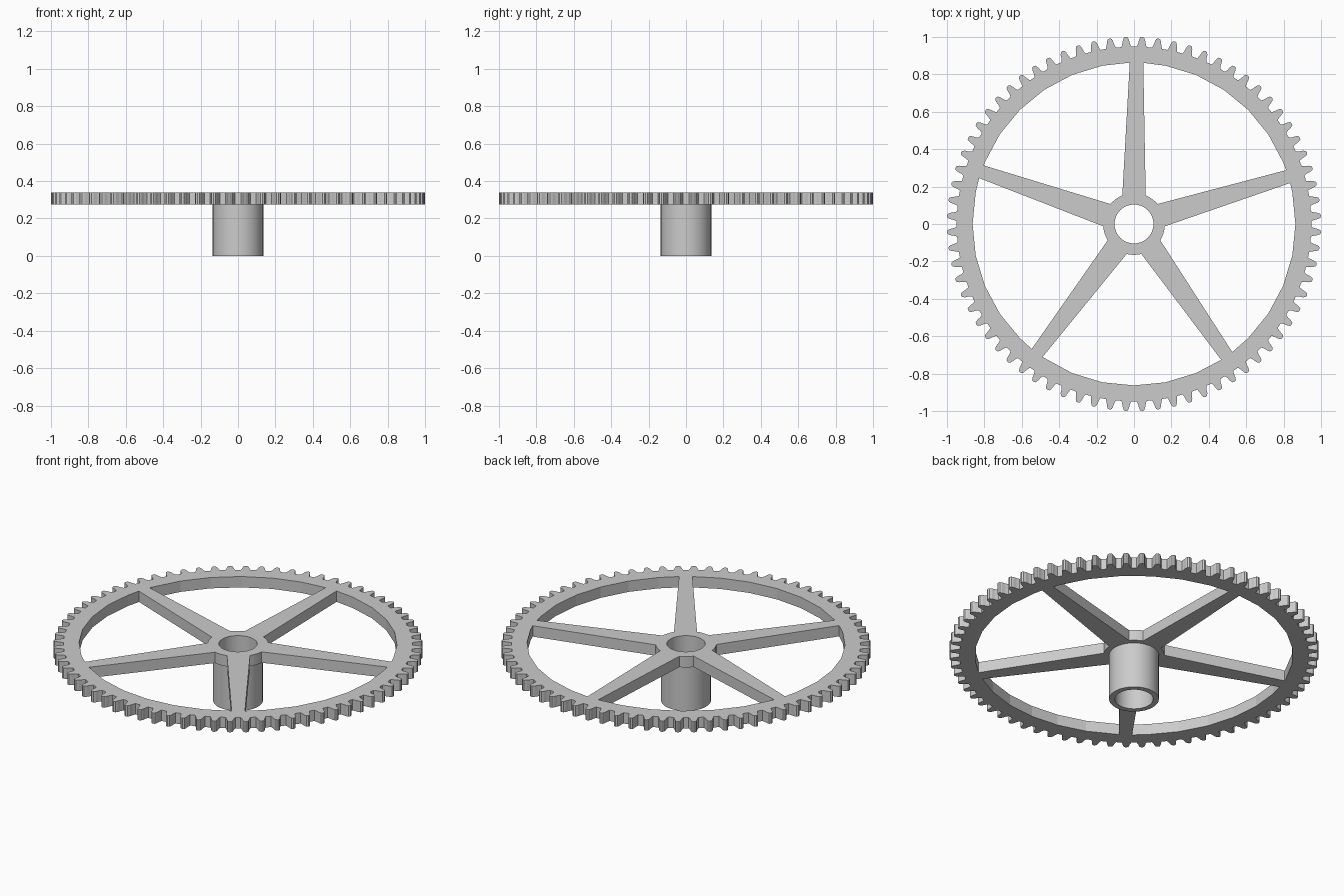
import bpy, bmesh, math

if "Cube" in bpy.data.objects:
    bpy.data.objects.remove(bpy.data.objects["Cube"], do_unlink=True)

TEETH, SPOKES, RIM_SIDES = 72, 5, 32
ROOT_R, TIP_R, RIM_R = 0.948, 1.0, 0.863
HUB_R, TUBE_R, BORE_R = 0.165, 0.135, 0.104
PLATE_BOTTOM, PLATE_TOP = 0.275, 0.34

grey = bpy.data.materials.new("light_grey")
grey.use_nodes = True
colour = (0.6, 0.6, 0.6, 1)
grey.diffuse_color = colour
grey.node_tree.nodes["Principled BSDF"].inputs["Base Color"].default_value = colour


def polar(radius, degrees):
    a = math.radians(degrees)
    return (radius * math.cos(a), radius * math.sin(a))


def circle(radius, sides):
    return [polar(radius, 360 * i / sides) for i in range(sides)]


def toothed_outline():
    # Each tooth: root, flanks and a slightly rounded tip
    pitch = 360 / TEETH
    half_tooth = [(ROOT_R, 0.32), (0.965, 0.24), (0.985, 0.19), (TIP_R - 0.003, 0.12)]
    tooth = [(r, -f) for r, f in half_tooth] + [(TIP_R + 0.001, 0)]
    tooth += [(r, f) for r, f in reversed(half_tooth)]
    return [polar(r, (i + 0.5 + f) * pitch) for i in range(TEETH) for r, f in tooth]


def window(start):
    # Opening between two tapered spokes, which lean slightly clockwise
    end = start + 360 / SPOKES
    lean, half_rim, half_hub = -0.9, 2.4, 22.3
    first, last = start + lean + half_rim, end + lean - half_rim
    step = 360 / RIM_SIDES
    inner = [i * step for i in range(2 * RIM_SIDES) if first + 1 < i * step < last - 1]
    rim = [polar(RIM_R, a) for a in [first] + inner + [last]]
    a, b = start + half_hub, end - half_hub
    hub = [polar(HUB_R, b + (a - b) * i / 4) for i in range(5)]
    return rim + hub


# Gear wheel: one filled outline with openings, extruded
curve = bpy.data.curves.new("gear_wheel", "CURVE")
curve.dimensions = "2D"
curve.fill_mode = "BOTH"
curve.extrude = (PLATE_TOP - PLATE_BOTTOM) / 2
outlines = [toothed_outline(), circle(BORE_R, 48)]
outlines += [window(18 + 360 / SPOKES * i) for i in range(SPOKES)]
for points in outlines:
    spline = curve.splines.new("POLY")
    spline.points.add(len(points) - 1)
    for point, (x, y) in zip(spline.points, points):
        point.co = (x, y, 0, 1)
    spline.use_cyclic_u = True
wheel = bpy.data.objects.new("gear_wheel", curve)
wheel.location.z = (PLATE_TOP + PLATE_BOTTOM) / 2
bpy.context.collection.objects.link(wheel)
bpy.ops.object.select_all(action="DESELECT")
wheel.select_set(True)
bpy.context.view_layer.objects.active = wheel
bpy.ops.object.convert(target="MESH")
wheel = bpy.context.object
wheel.data.materials.clear()
wheel.data.materials.append(grey)
bm = bmesh.new()
bm.from_mesh(wheel.data)
bmesh.ops.remove_doubles(bm, verts=bm.verts, dist=0.0001)
bmesh.ops.recalc_face_normals(bm, faces=bm.faces)
for face in bm.faces:
    face.smooth = False
bm.to_mesh(wheel.data)
bm.free()

# Hub tube: rectangular wall section spun around the axle
bm = bmesh.new()
section = [(BORE_R, 0), (TUBE_R, 0), (TUBE_R, PLATE_BOTTOM), (BORE_R, PLATE_BOTTOM)]
verts = [bm.verts.new((r, 0, z)) for r, z in section]
edges = [bm.edges.new((verts[i], verts[(i + 1) % 4])) for i in range(4)]
bmesh.ops.spin(bm, geom=verts + edges, cent=(0, 0, 0), axis=(0, 0, 1),
               angle=math.tau, steps=48, use_merge=True)
bmesh.ops.remove_doubles(bm, verts=bm.verts, dist=0.0001)
bmesh.ops.recalc_face_normals(bm, faces=bm.faces)
mesh = bpy.data.meshes.new("hub_tube")
bm.to_mesh(mesh)
bm.free()
mesh.materials.append(grey)
tube = bpy.data.objects.new("hub_tube", mesh)
bpy.context.collection.objects.link(tube)
bpy.ops.object.select_all(action="DESELECT")
tube.select_set(True)
bpy.context.view_layer.objects.active = tube
bpy.ops.object.shade_smooth_by_angle(angle=math.radians(30))
